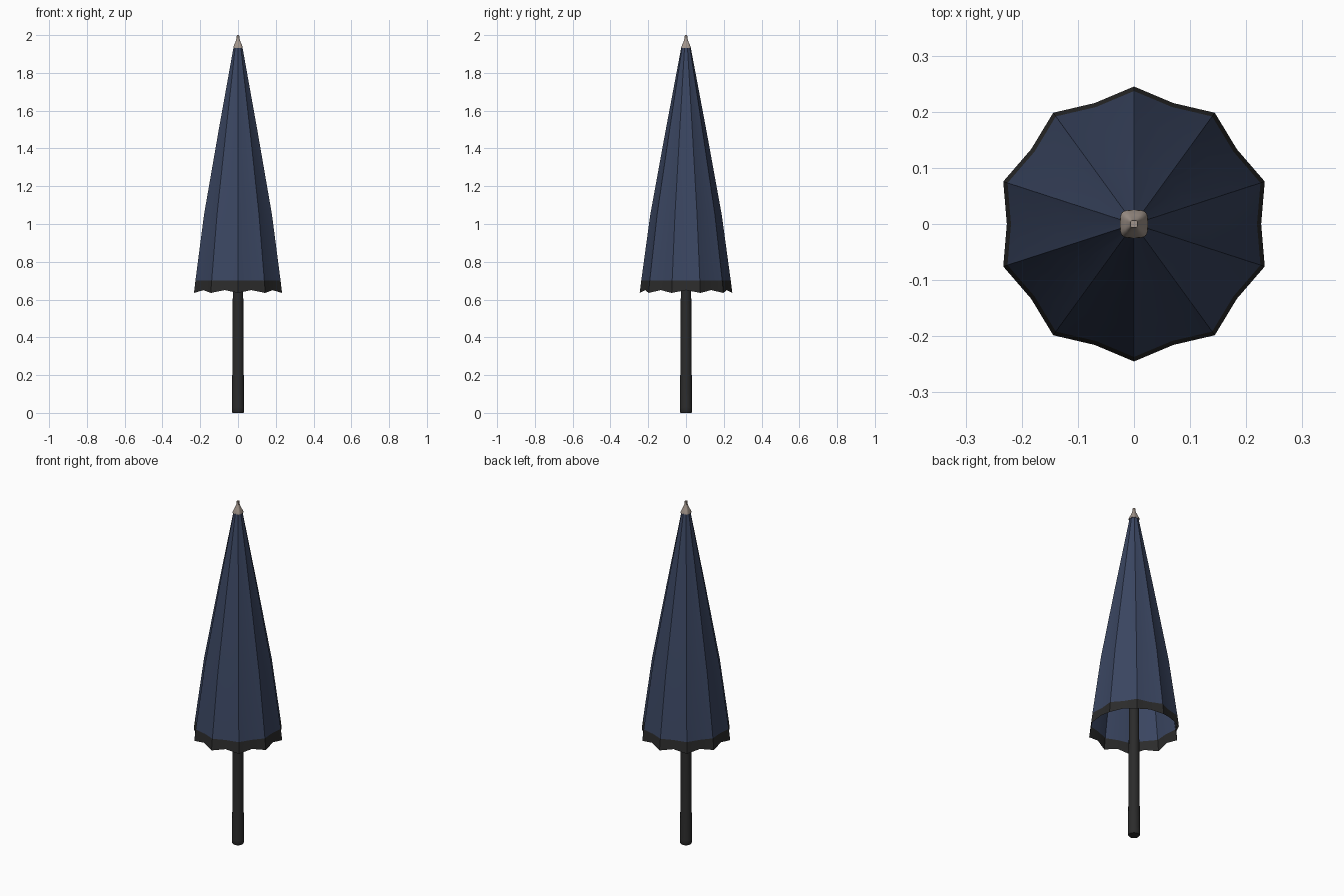
import bpy, bmesh, math

if "Cube" in bpy.data.objects:
    bpy.data.objects.remove(bpy.data.objects["Cube"])


def mat(name, rgb):
    m = bpy.data.materials.new(name)
    m.diffuse_color = (*rgb, 1)
    m.use_nodes = True
    m.node_tree.nodes["Principled BSDF"].inputs["Base Color"].default_value = m.diffuse_color
    return m


NAVY = mat("navy fabric", (0.042, 0.060, 0.118))
BLACK = mat("black trim", (0.024, 0.024, 0.024))
BEIGE = mat("beige tip", (0.36, 0.30, 0.26))


def loft(name, rings, mats, cap=True, trim_below=None):
    """Join rings of points from bottom to top into one surface."""
    bm = bmesh.new()
    loops = [[bm.verts.new(p) for p in ring] for ring in rings]
    n = len(loops[0])
    for a, b in zip(loops, loops[1:]):
        for i in range(n):
            j = (i + 1) % n
            f = bm.faces.new((a[i], a[j], b[j], b[i]))
            if trim_below and f.calc_center_median().z < trim_below:
                f.material_index = 1
    if cap:
        bm.faces.new(loops[0][::-1])
        bm.faces.new(loops[-1])
    me = bpy.data.meshes.new(name)
    bm.to_mesh(me)
    bm.free()
    for m in mats:
        me.materials.append(m)
    ob = bpy.data.objects.new(name, me)
    bpy.context.collection.objects.link(ob)
    bpy.ops.object.select_all(action='DESELECT')
    ob.select_set(True)
    bpy.context.view_layer.objects.active = ob
    bpy.ops.object.shade_smooth_by_angle(angle=math.radians(40))
    return ob


def circle(r, z, n=24, power=2):
    """Circle, or a rounded square when power is above 2."""
    pts = []
    for i in range(n):
        a = math.tau * i / n
        c, s = math.cos(a), math.sin(a)
        k = r / (abs(c) ** power + abs(s) ** power) ** (1 / power)
        pts.append((c * k, s * k, z))
    return pts


def canopy_ring(r, z, dip=0.0):
    """Ten ribs with the fabric drawn in, and raised by dip, between them."""
    pts = []
    for i in range(20):
        a = math.pi / 2 + math.tau * i / 20
        mid = i % 2
        k = r * (0.925 if mid else 1)
        pts.append((k * math.cos(a), k * math.sin(a), z + dip * mid))
    return pts


# closed canopy with scalloped dark hem
loft("canopy", [canopy_ring(0.245, 0.635, 0.015), canopy_ring(0.237, 0.70),
                canopy_ring(0.189, 1.05), canopy_ring(0.107, 1.50),
                canopy_ring(0.024, 1.94)],
     [NAVY, BLACK], cap=False, trim_below=0.69)

# tapered pole and grip
loft("pole", [circle(r, z) for r, z in
              ((0.029, 0), (0.033, 0.008), (0.033, 0.03), (0.0315, 0.04),
               (0.0275, 0.65), (0.018, 1.90))], [BLACK])

# metal tip, flared rounded square base
loft("tip", [circle(r, z, 32, 4) for r, z in
             ((0.025, 1.933), (0.024, 1.94), (0.016, 1.958), (0.0095, 1.975),
              (0.007, 1.985), (0.0065, 2.0))], [BEIGE])
